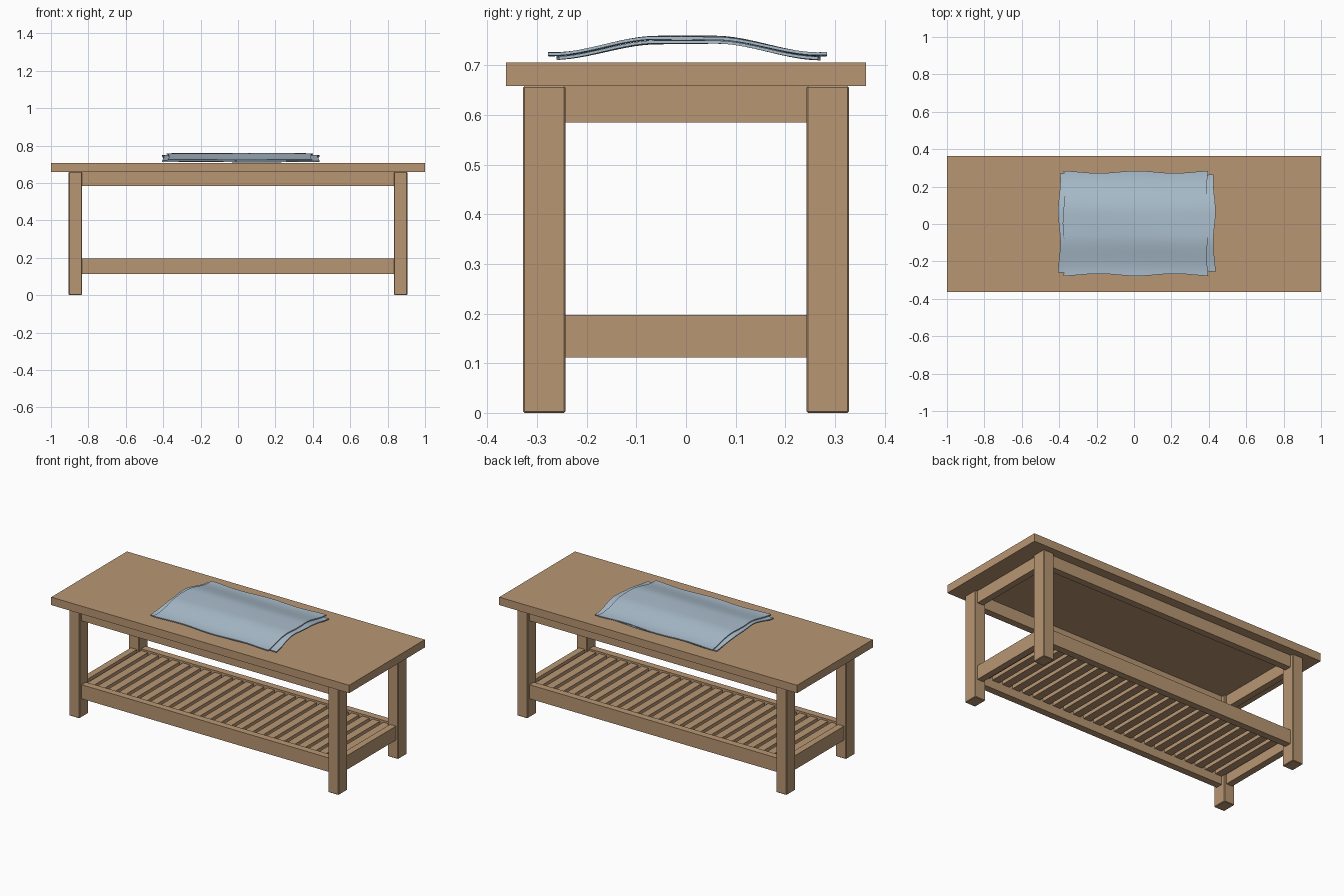
import bpy, bmesh, math

if "Cube" in bpy.data.objects:
    bpy.data.objects.remove(bpy.data.objects["Cube"])


def material(name, rgb):
    m = bpy.data.materials.new(name)
    m.diffuse_color = (*rgb, 1)
    m.use_nodes = True
    m.node_tree.nodes["Principled BSDF"].inputs["Base Color"].default_value = m.diffuse_color
    return m


WOOD = material("light_wood", (0.479, 0.305, 0.171))
CLOTH = material("pale_blue_cloth", (0.405, 0.515, 0.612))


def finish(name, bm, mat):
    bmesh.ops.recalc_face_normals(bm, faces=bm.faces)
    me = bpy.data.meshes.new(name)
    bm.to_mesh(me)
    bm.free()
    me.materials.append(mat)
    ob = bpy.data.objects.new(name, me)
    bpy.context.collection.objects.link(ob)
    return ob


def box(name, x, y, z, bevel=0.0):
    """Wooden block given as (min, max) per axis."""
    bm = bmesh.new()
    bmesh.ops.create_cube(bm, size=1)
    for v in bm.verts:
        v.co = [r[0] if c < 0 else r[1] for c, r in zip(v.co, (x, y, z))]
    ob = finish(name, bm, WOOD)
    if bevel:
        mod = ob.modifiers.new("soft_edges", 'BEVEL')
        mod.width = bevel
        mod.segments = 1
    return ob


def span(side, a, b):
    return tuple(sorted((side * a, side * b)))


# Table top
box("table_top", (-1, 1), (-0.363, 0.363), (0.658, 0.706))

# Legs
for sx in (-1, 1):
    for sy in (-1, 1):
        box("leg", span(sx, 0.835, 0.905), span(sy, 0.243, 0.328),
            (0, 0.658), 0.003)

# Upper aprons and lower rails on all four sides
for part, z in (("apron", (0.585, 0.658)), ("lower_rail", (0.112, 0.197))):
    for s in (-1, 1):
        box("long_" + part, (-0.837, 0.837), span(s, 0.265, 0.307), z)
        box("end_" + part, span(s, 0.85, 0.89), (-0.245, 0.245), z)

# Shelf slats between the lower rails
COUNT = 24
PITCH = 1.70 / COUNT
for i in range(COUNT):
    cx = -0.85 + PITCH * (i + 0.5)
    box("shelf_slat", (cx - 0.024, cx + 0.024), (-0.268, 0.268),
        (0.162, 0.186))


# Folded cloth: thin arched layers with wrinkles and wavy edges
def cloth_layer(name, x0, x1, y0, y1, lift, thick, phase):
    nx, ny = 36, 28
    bm = bmesh.new()
    sheets = []
    for bottom in (0, 1):
        rows = []
        for j in range(ny + 1):
            row = []
            for i in range(nx + 1):
                u, v = i / nx * 2 - 1, j / ny * 2 - 1
                x = (x0 + x1) / 2 + u * (x1 - x0) / 2
                y = (y0 + y1) / 2 + v * (y1 - y0) / 2
                x += 0.006 * u * math.sin(5 * v + phase)
                y += 0.006 * v * math.sin(6 * u + phase)
                t = min(1, max(0, (abs(y) - 0.06) / 0.21))
                z = 0.757 - 0.032 * t * t * (3 - 2 * t) + lift
                z += 0.002 * math.sin(14 * y + 4 * x + phase) * math.cos(3 * x)
                z -= bottom * thick
                row.append(bm.verts.new((x, y, z)))
            rows.append(row)
        sheets.append(rows)
        for j in range(ny):
            for i in range(nx):
                bm.faces.new((rows[j][i], rows[j][i + 1],
                              rows[j + 1][i + 1], rows[j + 1][i]))
    # Close the rim
    rims = []
    for r in sheets:
        rims.append(r[0][:-1] + [q[-1] for q in r[:-1]]
                    + r[-1][:0:-1] + [q[0] for q in r[:0:-1]])
    n = len(rims[0])
    for k in range(n):
        m = (k + 1) % n
        bm.faces.new((rims[0][k], rims[0][m], rims[1][m], rims[1][k]))
    ob = finish(name, bm, CLOTH)
    bpy.ops.object.select_all(action='DESELECT')
    bpy.context.view_layer.objects.active = ob
    ob.select_set(True)
    bpy.ops.object.shade_smooth_by_angle(angle=math.radians(35))
    ob.select_set(False)


cloth_layer("cloth_lower_fold", -0.40, 0.43, -0.255, 0.265, -0.007, 0.006, 0.4)
cloth_layer("cloth_upper_fold", -0.375, 0.395, -0.272, 0.278, 0.001, 0.006, 1.5)
